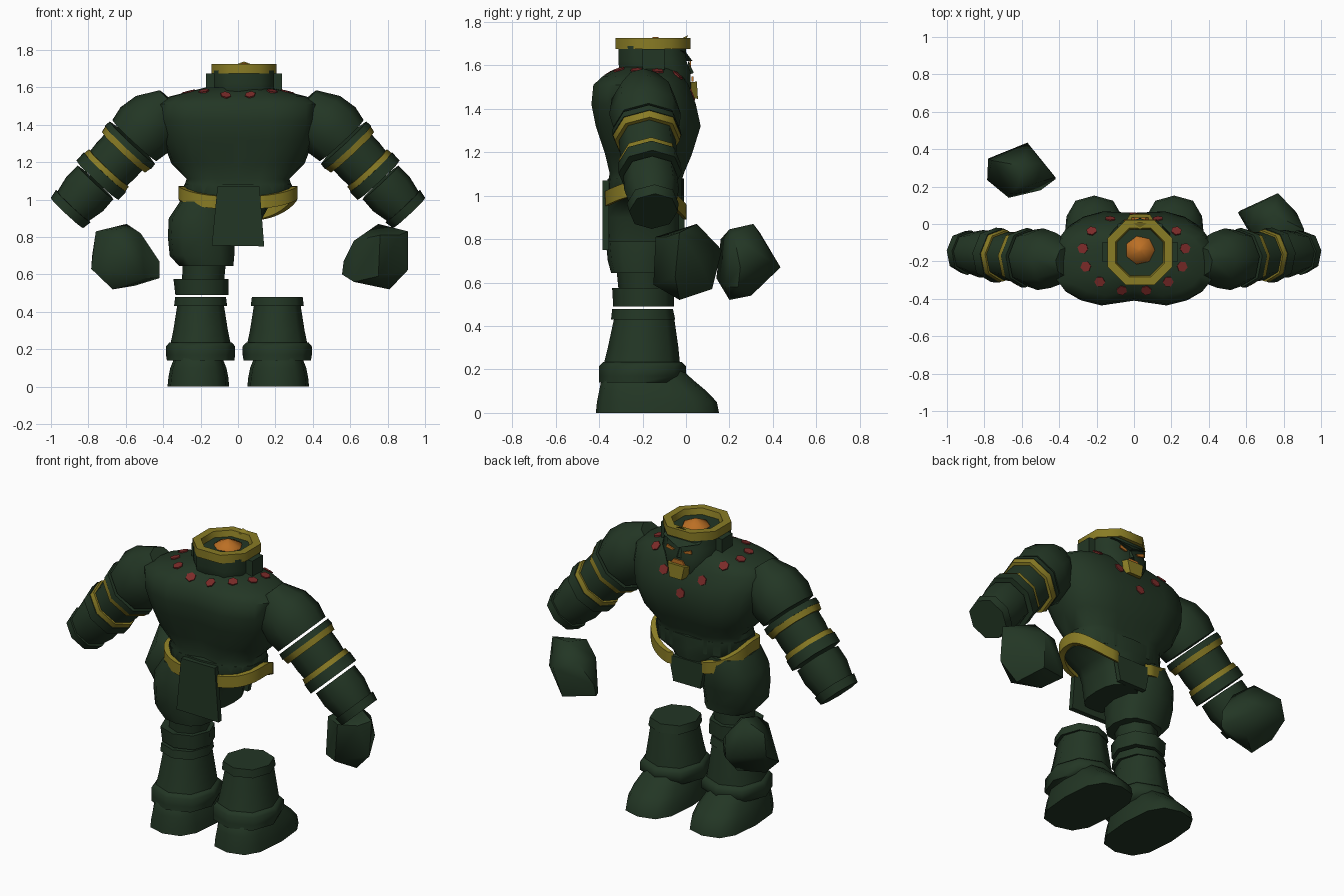
import bpy, bmesh, math
from mathutils import Vector, Matrix
from mathutils.bvhtree import BVHTree

if "Cube" in bpy.data.objects:
    bpy.data.objects.remove(bpy.data.objects["Cube"])


def material(name, rgb):
    m = bpy.data.materials.new(name)
    m.diffuse_color = (*rgb, 1)
    m.use_nodes = True
    m.node_tree.nodes["Principled BSDF"].inputs["Base Color"].default_value = m.diffuse_color
    return m


GREEN = material("dark_green", (0.0165, 0.037, 0.018))
GOLD = material("gold", (0.25, 0.2, 0.018))
RED = material("red", (0.2, 0.024, 0.022))
ORANGE = material("orange", (0.5, 0.16, 0.018))


def finish(name, bm, mat, matrix=None):
    if matrix:
        bm.transform(matrix)
    bmesh.ops.recalc_face_normals(bm, faces=bm.faces)
    me = bpy.data.meshes.new(name)
    bm.to_mesh(me)
    bm.free()
    me.materials.append(mat)
    ob = bpy.data.objects.new(name, me)
    bpy.context.collection.objects.link(ob)
    return ob


def oval(angle, x0, x1, y0, y1, e):
    c, s = math.cos(angle), math.sin(angle)
    px = math.copysign(abs(c) ** (2 / e), c)
    py = math.copysign(abs(s) ** (2 / e), s)
    return (x0 + x1) / 2 + px * (x1 - x0) / 2, (y0 + y1) / 2 + py * (y1 - y0) / 2


def loft(name, rings, mat, n=8, e=2.0, phase=0.0, matrix=None, groove=0):
    """Rings are (z, x0, x1, y0, y1); groove pulls in the centre line."""
    bm = bmesh.new()
    loops = []
    for z, x0, x1, y0, y1 in rings:
        loop = []
        for i in range(n):
            x, y = oval((i + phase) * math.tau / n, x0, x1, y0, y1, e)
            if groove and abs(x) < 0.01:
                y += groove if y < -0.17 else -groove * 0.5
            loop.append(bm.verts.new((x, y, z)))
        loops.append(loop)
    for a, b in zip(loops, loops[1:]):
        for i in range(n):
            j = (i + 1) % n
            bm.faces.new((a[i], a[j], b[j], b[i]))
    bm.faces.new(loops[0])
    bm.faces.new(loops[-1])
    return finish(name, bm, mat, matrix)


def hull(name, points, mat, matrix=None):
    bm = bmesh.new()
    for p in points:
        bm.verts.new(p)
    bmesh.ops.convex_hull(bm, input=bm.verts)
    return finish(name, bm, mat, matrix)


def prism(name, outline, y, depth, mat):
    """Outline in x, z pushed along y."""
    bm = bmesh.new()
    a = [bm.verts.new((x, y, z)) for x, z in outline]
    b = [bm.verts.new((x, y + depth, z)) for x, z in outline]
    bm.faces.new(a)
    bm.faces.new(b)
    for i in range(len(a)):
        j = (i + 1) % len(a)
        bm.faces.new((a[i], a[j], b[j], b[i]))
    return finish(name, bm, mat)


def sym(z, w, y0, y1, cx=0):
    return (z, cx - w, cx + w, y0, y1)


# Torso with spine and chest grooves
torso = loft("torso", [
    sym(1.0, .28, -.36, -.01), sym(1.08, .285, -.36, -.01), sym(1.11, .275, -.36, 0),
    sym(1.19, .355, -.38, .035), sym(1.32, .405, -.425, .077), sym(1.42, .43, -.445, .055),
    sym(1.51, .43, -.435, .02), sym(1.55, .37, -.39, -.01), sym(1.575, .27, -.345, -.03),
    sym(1.60, .17, -.29, -.06)],
    GREEN, n=20, e=2.6, groove=.035)

# Flat red painted dots around the neck
bm = bmesh.new()
bm.from_mesh(torso.data)
tree = BVHTree.FromBMesh(bm)
bm.free()
for i in range(13):
    a = math.tau * (i + .25) / 13
    x, y = .275 * math.cos(a), -.155 + .205 * math.sin(a)
    hit, nor, _, _ = tree.ray_cast(Vector((x, y, 2)), Vector((0, 0, -1)))
    if hit:
        dot = bmesh.new()
        bmesh.ops.create_cone(dot, segments=6, radius1=.029, radius2=.029, depth=.008, cap_ends=True)
        rot = nor.to_track_quat('Z', 'Y').to_matrix().to_4x4()
        finish("neck_dot", dot, RED, Matrix.Translation(hit + nor * .002) @ rot)

# Pelvis and loincloth panels
loft("pelvis", [sym(.79, .11, -.36, -.03), sym(.90, .13, -.365, -.02), sym(.955, .16, -.365, -.01),
                sym(1.0, .285, -.365, -.01), sym(1.08, .29, -.36, -.01)], GREEN, n=16, e=2.6)
prism("back_cloth", [(-.14, .755), (.14, .75), (.115, 1.07), (-.11, 1.07)], -.385, .03, GREEN)
prism("front_cloth", [(-.09, .79), (.09, .79), (.12, .94), (-.12, .94)], -.035, .028, GREEN)

# Gold belt, dipping towards front and back, one strip per side
for side in (-1, 1):
    bm = bmesh.new()
    pts = []
    for i in range(33):
        a = math.radians(-84 + 168 * i / 32)
        x, y = oval(a, -.318, .318, -.378, .008, 2.6)
        s = math.sin(a)
        z = 1.038 - (.12 if s > 0 else .055) * abs(s) ** 1.5
        if x > .105:
            pts.append([bm.verts.new((side * (x - d), y + d * .5 * (-1 if s > 0 else 1), z + h))
                        for d, h in ((0, -.034), (0, .034), (.03, .034), (.03, -.034))])
    for p, q in zip(pts, pts[1:]):
        for k in range(4):
            m = (k + 1) % 4
            bm.faces.new((p[k], p[m], q[m], q[k]))
    bm.faces.new(pts[0])
    bm.faces.new(pts[-1])
    finish("belt", bm, GOLD)

# Head, ears and face
HX = .032
loft("head", [sym(1.42, .10, -.20, .01, HX), sym(1.49, .14, -.27, .03, HX), sym(1.57, .17, -.315, .03, HX),
              sym(1.62, .17, -.32, .01, HX), sym(1.69, .17, -.32, .008, HX)], GREEN, e=3, phase=.5)
for s in (-1, 1):
    prism("ear", [(HX + s * .13, 1.56), (HX + s * .203, 1.58), (HX + s * .203, 1.675), (HX + s * .13, 1.675)],
          -.20, .10, GREEN)
    prism("eye", [(HX + s * .03, 1.60), (HX + s * .08, 1.62), (HX + s * .085, 1.60), (HX + s * .045, 1.592)],
          .016, .008, ORANGE)
    hull("brow", [(HX + s * x, y, z) for x, y, z in ((.0, 0, 1.62), (.0, .03, 1.62), (.12, -.03, 1.67),
         (.12, .0, 1.66), (.0, .0, 1.66))], GREEN)
hull("nose", [(HX - .03, .01, 1.555), (HX + .03, .01, 1.555), (HX, .036, 1.565), (HX, .01, 1.62)], GREEN)
prism("mouth", [(HX - .045, 1.525), (HX + .045, 1.525), (HX + .03, 1.548), (HX - .03, 1.548)], .025, .009, ORANGE)
hull("beard", [(HX + x, y, z) for x, y, z in ((-.09, -.01, 1.52), (.09, -.01, 1.52), (-.055, .05, 1.525),
     (.055, .05, 1.525), (-.04, .055, 1.445), (.04, .055, 1.445), (-.07, -.02, 1.46), (.07, -.02, 1.46))], GOLD)

# Crown with a flame in its middle
bm = bmesh.new()
ring = []
for i in range(8):
    a = (i + .5) * math.tau / 8
    ring.append([bm.verts.new((*oval(a, HX - r, HX + r, -.152 - r, -.152 + r, 2.2), z))
                 for r, z in ((.186, 1.675), (.186, 1.725), (.14, 1.725), (.128, 1.675))])
for i in range(8):
    p, q = ring[i], ring[(i + 1) % 8]
    for k in range(4):
        m = (k + 1) % 4
        bm.faces.new((p[k], p[m], q[m], q[k]))
finish("crown_band", bm, GOLD)
hull("crown_tip", [(HX - .05, .0, 1.72), (HX + .05, .0, 1.72), (HX, -.03, 1.72), (HX, .01, 1.738)], GOLD)
loft("flame", [sym(1.68, .085, -.22, -.06, HX), sym(1.70, .075, -.215, -.065, HX),
               sym(1.73, .01, -.15, -.13, HX)], ORANGE, n=7)

# Arms: (name, material, [(distance from wrist, radius), ...])
arm_parts = [
    ("wrist_cuff", GREEN, [(0, .112), (.05, .12)]),
    ("forearm", GREEN, [(.04, .107), (.14, .127), (.225, .124)]),
    ("elbow_cuff", GREEN, [(.24, .146), (.30, .146)]),
    ("elbow_band", GOLD, [(.295, .142), (.33, .138)]),
    ("elbow", GREEN, [(.245, .12), (.38, .132), (.455, .132)]),
    ("upper_band", GOLD, [(.445, .15), (.482, .157)]),
    ("upper_cuff", GREEN, [(.48, .16), (.515, .157)]),
    ("upper_arm", GREEN, [(.53, .152), (.61, .166), (.71, .148), (.82, .08)]),
]
for s in (-1, 1):
    wrist = Vector((s * .915, -.15, .928))
    axis = Vector((s * .425, -.195, 1.454)) - wrist
    frame = Matrix.Translation(wrist) @ axis.to_track_quat('Z', 'Y').to_matrix().to_4x4()
    for name, mat, prof in arm_parts:
        loft(name, [(t, -r, r, -r * 1.06, r * 1.06) for t, r in prof], mat, n=8, e=2.15, matrix=frame)

# Loose fists
hull("left_fist", [(-.76, .34, .83), (-.595, .31, .87), (-.42, .25, .67), (-.42, .24, .58), (-.67, .2, .52),
     (-.785, .235, .63), (-.57, .435, .67), (-.67, .14, .62), (-.66, .16, .8), (-.52, .22, .82),
     (-.78, .35, .7), (-.62, .2, .845), (-.5, .18, .58), (-.55, .3, .54), (-.49, .33, .74)], GREEN)
hull("right_fist", [(.75, .05, .87), (.91, -.03, .83), (.91, -.05, .625), (.81, -.03, .52), (.77, .165, .75),
     (.74, .12, .57), (.565, .07, .67), (.556, .06, .6), (.62, -.05, .56), (.75, -.15, .59), (.76, -.14, .81),
     (.62, -.03, .78), (.65, .1, .79), (.87, .06, .70), (.86, -.09, .81)], GREEN)

# The one upper leg
loft("thigh", [(.645, -.315, -.025, -.345, -.06), (.70, -.365, -.02, -.36, -.05), (.80, -.375, -.02, -.37, -.02),
               (.90, -.37, -.03, -.37, -.005), (.99, -.31, -.06, -.35, -.02)], GREEN, n=12, e=2.5)
loft("knee", [(.56, -.30, -.075, -.31, -.08), (.66, -.295, -.065, -.32, -.08)], GREEN)
loft("knee_ring", [(.49, -.335, -.05, -.335, -.055), (.575, -.345, -.05, -.34, -.055)], GREEN, e=2.2)

# Boots: the cuff rises to a peak in front
for cx in (-.2, .21):
    loft("boot_collar", [sym(.43, .142, -.345, -.05, cx), sym(.478, .136, -.34, -.06, cx)], GREEN, n=8, e=2.2)
    loft("boot_shin", [sym(.20, .167, -.385, -.025, cx), sym(.30, .146, -.36, -.035, cx),
                       sym(.44, .124, -.33, -.055, cx)], GREEN, n=8, e=2.2)
    loft("boot_cuff", [sym(.14, .18, -.40, -.04, cx), sym(.17, .185, -.40, 0, cx), sym(.215, .185, -.40, 0, cx),
                       sym(.235, .168, -.38, -.02, cx)], GREEN, n=8, e=2.2)
    fx = cx - .012 if cx < 0 else cx + .005
    loft("foot", [sym(0, .165, -.415, .152, fx), sym(.05, .16, -.41, .142, fx), sym(.10, .15, -.40, .095, fx),
                  sym(.15, .13, -.39, .035, fx), sym(.20, .10, -.33, -.02, fx)], GREEN, n=12, e=2.8)

# Smooth shading with sharp edges kept
for ob in bpy.context.scene.objects:
    ob.select_set(True)
    bpy.context.view_layer.objects.active = ob
bpy.ops.object.shade_smooth_by_angle(angle=math.radians(55))
